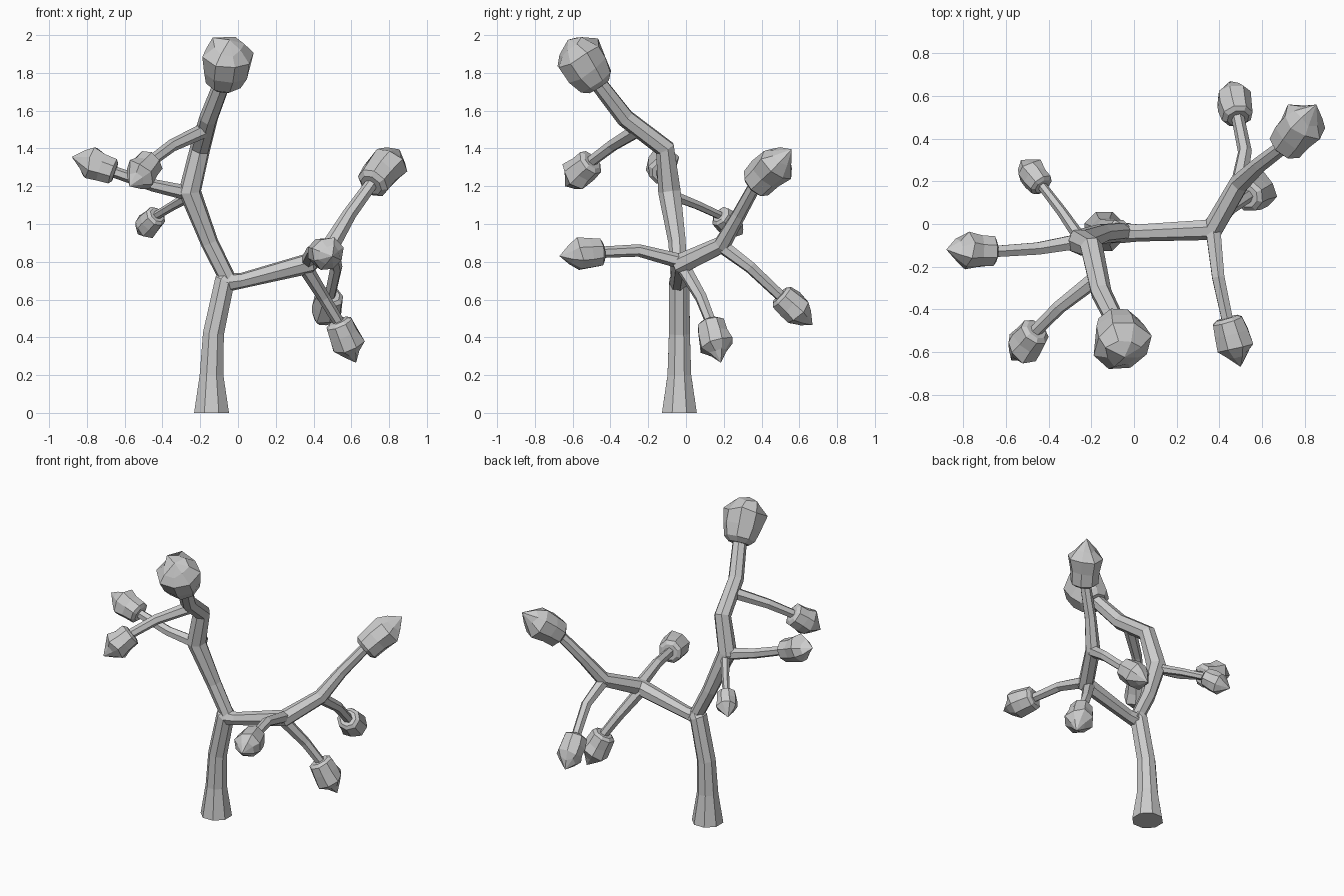
import bpy, bmesh, math, random
from mathutils import Vector

if "Cube" in bpy.data.objects:
    bpy.data.objects.remove(bpy.data.objects["Cube"])

random.seed(4)


def sweep(name, path, radii, sides, jitter=None):
    """Flat-shaded tube along a path; jitter gives a per-ring irregularity."""
    pts = [Vector(p) for p in path]
    bm = bmesh.new()
    rings = []
    ref = Vector((0, 1, 0)) if abs((pts[1] - pts[0]).normalized().y) < 0.8 else Vector((1, 0, 0))
    for i, p in enumerate(pts):
        t = Vector((0, 0, 0))
        if i > 0:
            t += (p - pts[i - 1]).normalized()
        if i < len(pts) - 1:
            t += (pts[i + 1] - p).normalized()
        t.normalize()
        u = (ref - t * ref.dot(t)).normalized()
        v = t.cross(u)
        ref = u
        ring = []
        for k in range(sides):
            a = 2 * math.pi * (k + 0.5) / sides
            j = jitter[i] if jitter else 0
            r = radii[i] * (1 + random.uniform(-j, j))
            slide = t * random.uniform(-j, j) * radii[i]
            ring.append(bm.verts.new(p + (u * math.cos(a) + v * math.sin(a)) * r + slide))
        rings.append(ring)
    for a, b in zip(rings, rings[1:]):
        for k in range(sides):
            n = (k + 1) % sides
            bm.faces.new((a[k], a[n], b[n], b[k]))
    bm.faces.new(rings[0][::-1])
    bm.faces.new(rings[-1])
    bmesh.ops.remove_doubles(bm, verts=bm.verts[:], dist=0.0005)
    bmesh.ops.recalc_face_normals(bm, faces=bm.faces[:])
    me = bpy.data.meshes.new(name)
    bm.to_mesh(me)
    bm.free()
    ob = bpy.data.objects.new(name, me)
    bpy.context.collection.objects.link(ob)
    return ob


def bud(name, base, tip, radius, blunt=False):
    """Chunky faceted leaf clump with a collar and an irregular point."""
    b, t = Vector(base), Vector(tip)
    prof = [(0, 0.6), (0.06, 0.85), (0.32, 0.93), (0.58, 0.98), (0.76, 0.6), (1, 0)]
    if blunt:
        prof = [(0, 0.5), (0.1, 0.75), (0.35, 0.92), (0.65, 1.0), (0.87, 0.6), (1, 0)]
    sweep(name, [b.lerp(t, f) for f, _ in prof], [radius * r for _, r in prof], 8,
          [0, 0.03, 0.06, 0.12, 0.2, 0])


# Trunk and the two main limbs
sweep("trunk", [(-0.14, -0.035, 0), (-0.14, -0.035, 0.2), (-0.13, -0.035, 0.42),
                (-0.07, -0.035, 0.7), (-0.04, -0.035, 0.74)],
      [0.1, 0.068, 0.06, 0.058, 0.035], 8)
sweep("left_limb", [(-0.04, -0.035, 0.68), (-0.15, -0.045, 0.9), (-0.255, -0.085, 1.17),
                    (-0.2, -0.11, 1.4), (-0.155, -0.32, 1.56), (-0.07, -0.49, 1.78)],
      [0.045, 0.048, 0.062, 0.055, 0.05, 0.045], 7)
sweep("right_limb", [(-0.06, -0.04, 0.69), (0.02, -0.04, 0.70), (0.37, -0.025, 0.79),
                     (0.495, 0.19, 0.89), (0.59, 0.28, 1.05), (0.735, 0.39, 1.25)],
      [0.05, 0.042, 0.056, 0.048, 0.038, 0.034], 7)
bud("top_bud", (-0.08, -0.46, 1.73), (-0.045, -0.625, 1.975), 0.135, True)
bud("right_top_bud", (0.705, 0.36, 1.205), (0.855, 0.56, 1.395), 0.105)

# Side twigs: path, bud tip, bud radius
twigs = {
    "left_side": ([(-0.25, -0.08, 1.16), (-0.45, -0.115, 1.205), (-0.67, -0.13, 1.28)],
                  (-0.88, -0.12, 1.355), 0.088),
    "left_front": ([(-0.17, -0.25, 1.5), (-0.35, -0.39, 1.415), (-0.47, -0.51, 1.325)],
                   (-0.575, -0.64, 1.2), 0.088),
    "left_back": ([(-0.25, -0.07, 1.15), (-0.34, 0.06, 1.1), (-0.44, 0.19, 1.04)],
                  (-0.53, 0.30, 0.945), 0.07),
    "right_front": ([(0.37, -0.02, 0.8), (0.395, -0.25, 0.86), (0.44, -0.46, 0.85)],
                    (0.5, -0.67, 0.83), 0.09),
    "right_low": ([(0.35, -0.02, 0.78), (0.455, 0.08, 0.61), (0.54, 0.135, 0.47)],
                  (0.625, 0.185, 0.265), 0.09),
    "right_back": ([(0.49, 0.18, 0.89), (0.52, 0.34, 0.77), (0.485, 0.51, 0.61)],
                   (0.45, 0.67, 0.465), 0.088),
}
for name, (path, tip, r) in twigs.items():
    k = 0.75 if r < 0.08 else 1
    sweep(name + "_twig", path, [0.04 * k, 0.033 * k, 0.03 * k], 6)
    end, prev = Vector(path[-1]), Vector(path[-2])
    bud(name + "_bud", end - (end - prev).normalized() * 0.02, tip, r)
